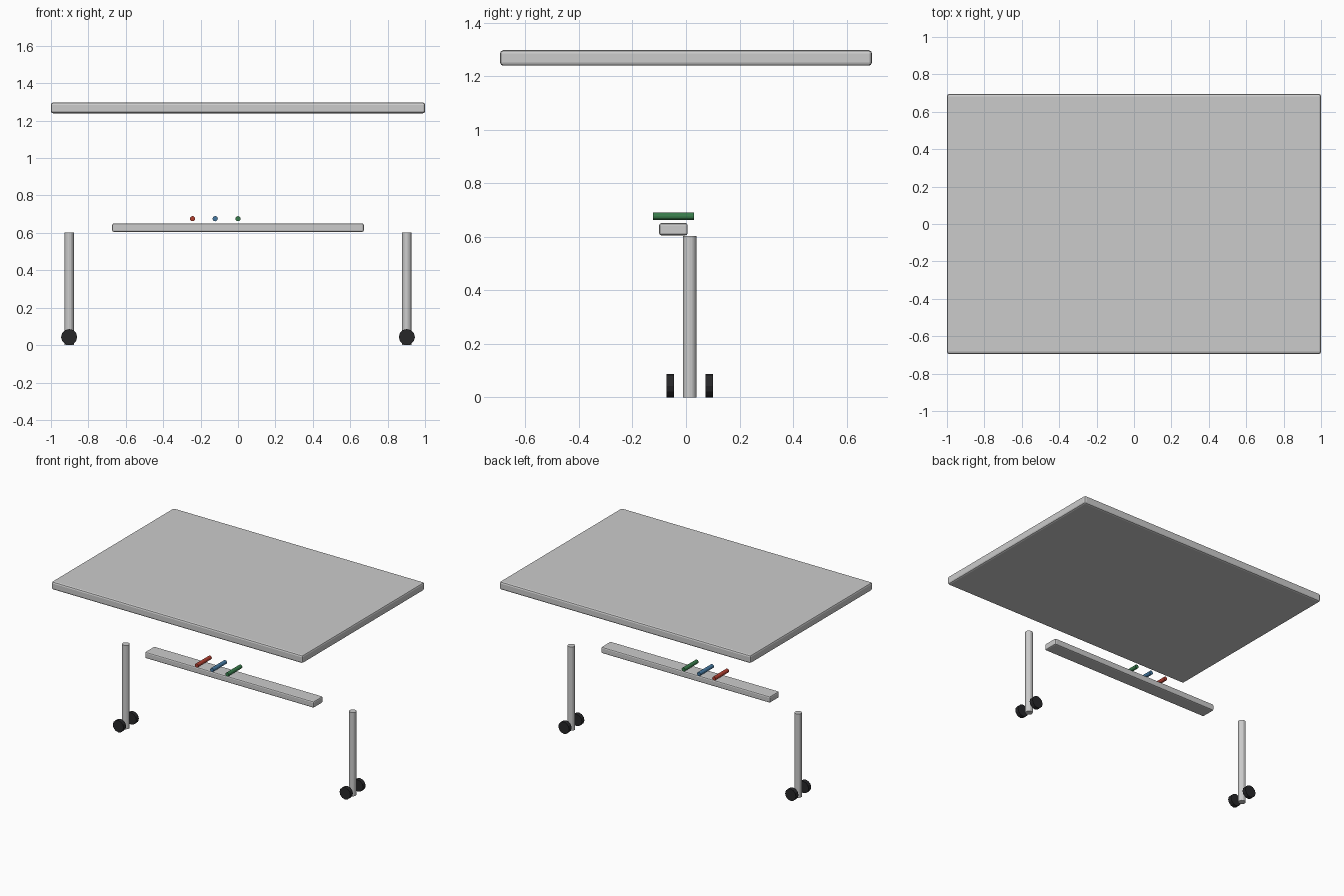
import bpy
from math import radians

if "Cube" in bpy.data.objects:
    bpy.data.objects.remove(bpy.data.objects["Cube"])


def paint(obj, name, rgb):
    mat = bpy.data.materials.get(name) or bpy.data.materials.new(name)
    mat.diffuse_color = (*rgb, 1)
    mat.use_nodes = True
    mat.node_tree.nodes["Principled BSDF"].inputs["Base Color"].default_value = mat.diffuse_color
    obj.data.materials.append(mat)


def slab(name, size, loc, bevel):
    bpy.ops.mesh.primitive_cube_add(size=1, location=loc)
    obj = bpy.context.object
    obj.name = name
    obj.scale = size
    bpy.ops.object.transform_apply(location=False, rotation=False, scale=True)
    mod = obj.modifiers.new("rounded_edges", 'BEVEL')
    mod.width = bevel
    mod.segments = 2
    return obj


def rod(name, radius, length, loc, sides, along_y=False):
    bpy.ops.mesh.primitive_cylinder_add(
        vertices=sides, radius=radius, depth=length, location=loc,
        rotation=(radians(90) if along_y else 0, 0, 0))
    obj = bpy.context.object
    obj.name = name
    return obj


# Board panel and pen tray
slab("board_panel", (2.0, 1.39, 0.058), (0, 0, 1.268), 0.012)
slab("pen_tray", (1.345, 0.107, 0.046), (0, -0.047, 0.628), 0.009)

# Marker pens lying across the tray
pens = {"red": (-0.243, (0.45, 0.05, 0.03)),
        "blue": (-0.122, (0.06, 0.19, 0.36)),
        "green": (0.0, (0.04, 0.20, 0.07))}
for colour, (x, rgb) in pens.items():
    pen = rod(colour + "_pen", 0.014, 0.153, (x, -0.047, 0.676), 12, True)
    paint(pen, colour + "_ink", rgb)

# Posts, each with a pair of wheels
for side, x in (("left", -0.903), ("right", 0.903)):
    rod(side + "_post", 0.025, 0.603, (x, 0.014, 0.3015), 16)
    for end, y in (("front", -0.0585), ("back", 0.0865)):
        wheel = rod(f"{side}_{end}_wheel", 0.043, 0.029, (x, y, 0.043), 12, True)
        paint(wheel, "black_rubber", (0.02, 0.02, 0.022))
